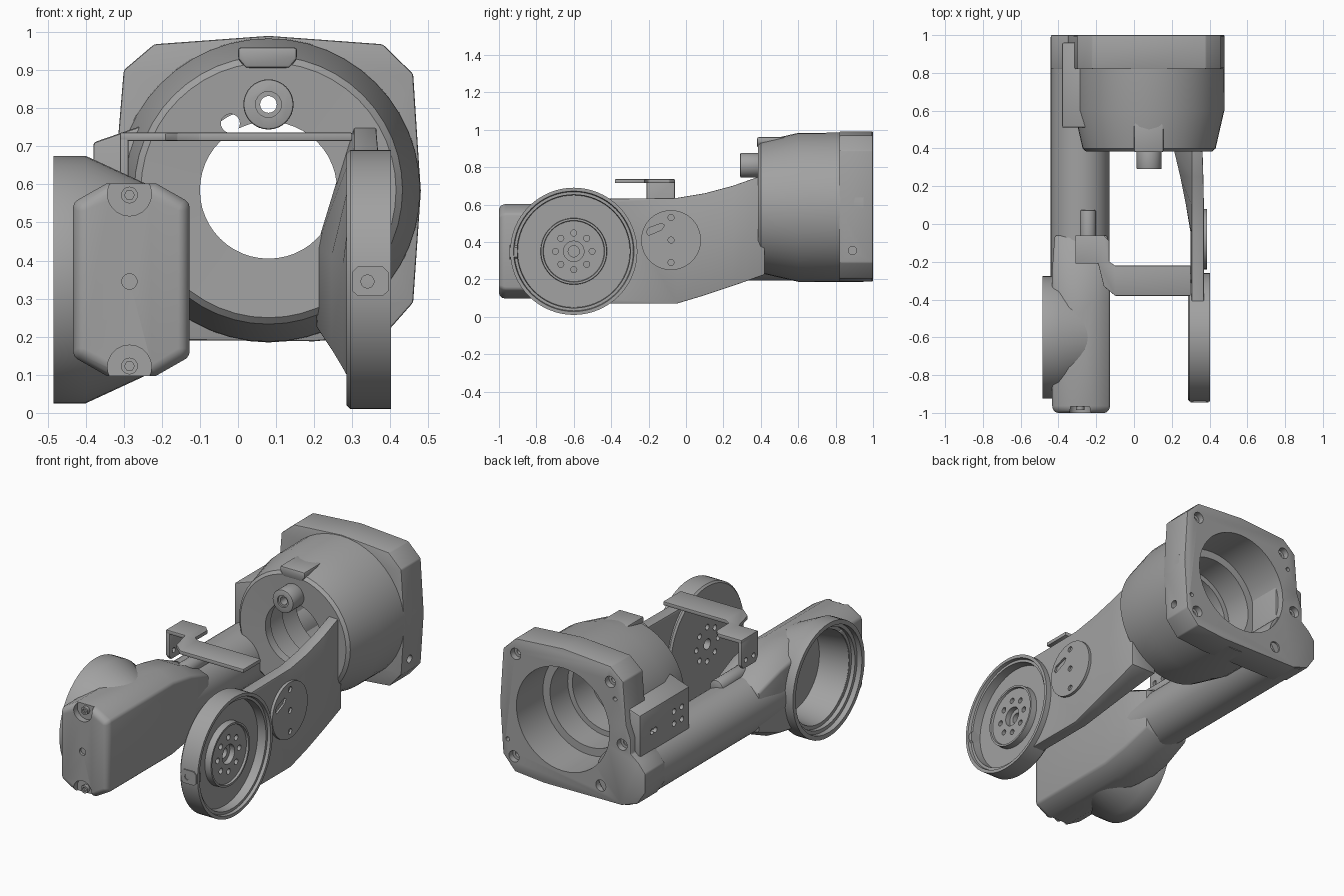
import bpy, bmesh, math
from mathutils import Vector

if "Cube" in bpy.data.objects:
    bpy.data.objects.remove(bpy.data.objects["Cube"])

grey = bpy.data.materials.new("cast_grey")
grey.use_nodes = True
GREY = (0.36, 0.36, 0.36, 1)
grey.diffuse_color = GREY
grey.node_tree.nodes["Principled BSDF"].inputs["Base Color"].default_value = GREY

# Axis X takes (y, z), axis Y takes (x, z), axis Z takes (x, y)
PLACE = {"X": lambda u, v, w: (w, u, v),
         "Y": lambda u, v, w: (u, w, v),
         "Z": lambda u, v, w: (u, v, w)}


def activate(ob):
    bpy.ops.object.select_all(action="DESELECT")
    ob.select_set(True)
    bpy.context.view_layer.objects.active = ob


def finish(name, bm, bevel=0):
    bmesh.ops.remove_doubles(bm, verts=bm.verts, dist=1e-5)
    bmesh.ops.recalc_face_normals(bm, faces=bm.faces)
    me = bpy.data.meshes.new(name)
    bm.to_mesh(me)
    bm.free()
    ob = bpy.data.objects.new(name, me)
    bpy.context.collection.objects.link(ob)
    me.materials.append(grey)
    activate(ob)
    if bevel:
        mod = ob.modifiers.new("bevel", "BEVEL")
        mod.width, mod.segments = bevel, 2
        mod.limit_method, mod.angle_limit = "ANGLE", math.radians(35)
        bpy.ops.object.modifier_apply(modifier=mod.name)
    return ob


def skin(name, rings, bevel=0):
    """Join matching rings of points and cap both ends."""
    bm = bmesh.new()
    rows = [[bm.verts.new(p) for p in ring] for ring in rings]
    n = len(rows[0])
    for a, b in zip(rows, rows[1:]):
        for i in range(n):
            j = (i + 1) % n
            bm.faces.new((a[i], a[j], b[j], b[i]))
    bm.faces.new(rows[0])
    bm.faces.new(rows[-1])
    return finish(name, bm, bevel)


def prism(name, axis, pts, a, b, bevel=0):
    return skin(name, [[PLACE[axis](u, v, w) for u, v in pts] for w in (a, b)], bevel)


def circle(c, r, n=32):
    return [(c[0] + r * math.cos(2 * math.pi * i / n),
             c[1] + r * math.sin(2 * math.pi * i / n)) for i in range(n)]


def rod(name, axis, c, r, a, b, n=32, bevel=0):
    return prism(name, axis, circle(c, r, n), a, b, bevel)


def lathe(name, axis, c, profile, n=48):
    """Turn a closed (position, radius) profile around an axis."""
    bm = bmesh.new()
    rows = [[bm.verts.new(PLACE[axis](u, v, w)) for u, v in circle(c, max(r, 1e-7), n)]
            for w, r in profile]
    for a, b in zip(rows, rows[1:] + rows[:1]):
        for i in range(n):
            j = (i + 1) % n
            bm.faces.new((a[i], a[j], b[j], b[i]))
    return finish(name, bm)


def cut(ob, cutters):
    for c in cutters:
        mod = ob.modifiers.new("cut", "BOOLEAN")
        mod.operation, mod.solver, mod.object = "DIFFERENCE", "EXACT", c
        activate(ob)
        bpy.ops.object.modifier_apply(modifier=mod.name)
        bpy.data.objects.remove(c)


def hole(axis, c, r, a, b):
    return rod("cutter", axis, c, r, a, b, 20)


BELL = (0.08, 0.585)
JOINT = (-0.6, 0.35)
TUBE = (-0.285, 0.35)

# Bell housing with stepped bore
bell = lathe("bell_housing", "Y", BELL, [
    (0.39, 0.18), (0.385, 0.335), (0.40, 0.352), (0.60, 0.398), (0.95, 0.40),
    (0.95, 0.295), (0.76, 0.295), (0.76, 0.25), (0.60, 0.25), (0.60, 0.22),
    (0.44, 0.22), (0.44, 0.18)])
cut(bell, [hole("Y", (0.08, 0.81), 0.022, 0.2, 0.65), hole("Y", (-0.02, 0.76), 0.025, 0.2, 0.5)])
boss = rod("cable_boss", "Y", (0.08, 0.81), 0.066, 0.29, 0.40, bevel=0.006)
cut(boss, [hole("Y", (0.08, 0.81), 0.022, 0.2, 0.5), hole("Y", (0.08, 0.81), 0.034, 0.2, 0.30)])
prism("top_tab", "Y", [(0.0, 0.93), (0.02, 0.905), (0.135, 0.905), (0.155, 0.93),
                       (0.155, 0.96), (0.0, 0.96)], 0.38, 0.56, 0.008)

# Rear mounting flange
flange = prism("rear_flange", "Y", [
    (-0.30, 0.90), (-0.22, 0.968), (0.08, 0.99), (0.38, 0.968), (0.46, 0.89),
    (0.48, 0.58), (0.46, 0.29), (0.385, 0.205), (0.2, 0.188), (-0.29, 0.192),
    (-0.39, 0.225), (-0.44, 0.30), (-0.44, 0.41), (-0.40, 0.46), (-0.35, 0.50),
    (-0.35, 0.58), (-0.32, 0.66)], 0.82, 1.0, 0.006)
cutters = [rod("cutter", "Y", BELL, 0.295, 0.7, 1.1, 48), hole("X", (0.89, 0.355), 0.022, 0.43, 0.6)]
for c in [(0.38, 0.88), (-0.22, 0.88), (-0.295, 0.54), (-0.16, 0.27), (0.39, 0.29)]:
    cutters.append(hole("Y", c, 0.032, 0.965, 1.1))
    cutters.append(hole("Y", c, 0.016, 0.90, 1.1))
for c in [(-0.25, 0.79), (0.43, 0.38)]:
    cutters.append(hole("Y", c, 0.012, 0.95, 1.1))
cut(flange, cutters)

# Side connector box beside the bell
box = prism("connector_box", "Y", [(-0.38, 0.42), (-0.38, 0.71), (-0.25, 0.755), (-0.2, 0.75),
                                   (-0.2, 0.42)], 0.51, 0.96, 0.008)
cut(box, [hole("X", (y, z), 0.016, -0.5, -0.35)
          for y, z in [(0.58, 0.55), (0.58, 0.62), (0.65, 0.55), (0.65, 0.62), (0.85, 0.58), (0.82, 0.58)]])

# Long left tube
rod("left_tube", "Y", TUBE, 0.156, -0.3, 0.99, 40)


# Left gear housing: rounded eight-sided block tapering to the tube
def octagon(y, hx, hz):
    x, z = -0.28, 0.35
    return [(x + sx * hx * a, y, z + sz * hz * b) for sx, sz, a, b in
            [(1, 1, 1, 0.8), (1, 1, 0.42, 1), (-1, 1, 0.42, 1), (-1, 1, 1, 0.8),
             (-1, -1, 1, 0.8), (-1, -1, 0.42, 1), (1, -1, 0.42, 1), (1, -1, 1, 0.8)]]


gear = skin("left_gear_housing", [octagon(-1.0, 0.135, 0.235), octagon(-0.975, 0.153, 0.253),
                                  octagon(-0.4, 0.153, 0.253), octagon(-0.24, 0.153, 0.22),
                                  octagon(-0.06, 0.14, 0.14)], 0.012)
cutters = [rod("cutter", "X", JOINT, 0.262, -0.7, -0.26, 48), hole("Y", (-0.285, 0.345), 0.02, -1.1, -0.985)]
for z in (0.575, 0.12):
    cutters.append(hole("Y", (-0.285, z), 0.058, -1.1, -0.965))
cut(gear, cutters)
for z in (0.572, 0.123):
    screw = rod("housing_screw", "Y", (-0.285, z), 0.022, -0.985, -0.95, 16)
    cut(screw, [rod("cutter", "Y", (-0.285, z), 0.013, -1.1, -0.972, 6)])

# Left joint flare, open on its outer side
flare = lathe("left_joint_flare", "X", JOINT, [
    (-0.485, 0.30), (-0.485, 0.325), (-0.40, 0.325), (-0.13, 0.20), (-0.13, 0),
    (-0.25, 0), (-0.25, 0.235), (-0.43, 0.26), (-0.43, 0.28), (-0.455, 0.28), (-0.455, 0.30)])
rod("flare_inner_boss", "X", (-0.45, 0.40), 0.035, -0.30, -0.24, 20)
rod("tube_boss", "Y", (-0.243, 0.50), 0.042, -0.2, 0.075, 20, 0.01)

# Right arm blending into the bell
arm = skin("right_arm", [
    [(xi, y, lo), (xo, y, lo), (xo, y, hi), (xt, y, hi), (xi, y, mid)]
    for y, xi, xt, xo, lo, mid, hi in [
        (-0.5, 0.30, 0.305, 0.37, 0.07, 0.36, 0.63), (-0.05, 0.30, 0.305, 0.37, 0.07, 0.37, 0.635),
        (0.1, 0.275, 0.305, 0.37, 0.115, 0.385, 0.66), (0.25, 0.245, 0.305, 0.367, 0.165, 0.41, 0.70),
        (0.42, 0.205, 0.305, 0.362, 0.225, 0.435, 0.76)]], 0.004)
cut(arm, [rod("cutter", "X", JOINT, 0.325, 0.1, 0.6, 48)])

# Round cover on the arm
CAP = (-0.08, 0.41)
cap = rod("arm_cover", "X", CAP, 0.16, 0.36, 0.386, 48)
slot = prism("cutter", "X", [(-0.20, 0.435), (-0.13, 0.465), (-0.115, 0.49), (-0.13, 0.50),
                             (-0.20, 0.475), (-0.212, 0.45)], 0.375, 0.5)
cut(cap, [slot] + [hole("X", (-0.08, z), 0.016, 0.373, 0.5) for z in (0.29, 0.41, 0.53)])

# Right joint disc with recessed face and bolted hub
disc = lathe("right_joint_disc", "X", JOINT, [
    (0.285, 0), (0.285, 0.33), (0.295, 0.34), (0.402, 0.34), (0.402, 0.322), (0.385, 0.318),
    (0.385, 0.303), (0.335, 0.30), (0.335, 0.178), (0.372, 0.176), (0.372, 0.165),
    (0.360, 0.162), (0.360, 0)], 64)
bolts = [hole("X", p, 0.016, 0.2, 0.5) for p in circle(JOINT, 0.098, 8)]
cut(disc, bolts + [hole("X", JOINT, 0.055, 0.33, 0.5), hole("X", JOINT, 0.03, 0.2, 0.5)])
pad = prism("disc_pad", "Y", [(0.30, 0.32), (0.315, 0.307), (0.38, 0.307), (0.395, 0.32),
                              (0.395, 0.37), (0.38, 0.385), (0.315, 0.385), (0.30, 0.37)], -0.944, -0.90)
cut(pad, [hole("Y", (0.34, 0.345), 0.017, -1.0, -0.92)])

# Bent cable bracket
prism("bracket_plate", "Z", [
    (-0.31, -0.06), (-0.31, -0.21), (-0.19, -0.21), (-0.16, -0.33), (-0.10, -0.38), (0.30, -0.38),
    (0.30, -0.22), (-0.10, -0.22), (-0.13, -0.20), (-0.13, -0.09), (-0.16, -0.06)], 0.714, 0.736, 0.004)
tab = prism("bracket_tab", "X", [(-0.21, 0.73), (-0.21, 0.59), (-0.19, 0.565), (-0.08, 0.565),
                                 (-0.06, 0.59), (-0.06, 0.73)], -0.31, -0.288, 0.004)
cut(tab, [hole("X", (y, 0.61), 0.014, -0.4, -0.2) for y in (-0.17, -0.10)])

# Smooth shading with sharp edges kept
bpy.ops.object.select_all(action="DESELECT")
for ob in bpy.context.scene.objects:
    if ob.type == "MESH" and grey.name in ob.data.materials:
        ob.select_set(True)
        bpy.context.view_layer.objects.active = ob
bpy.ops.object.shade_smooth_by_angle(angle=math.radians(32))
